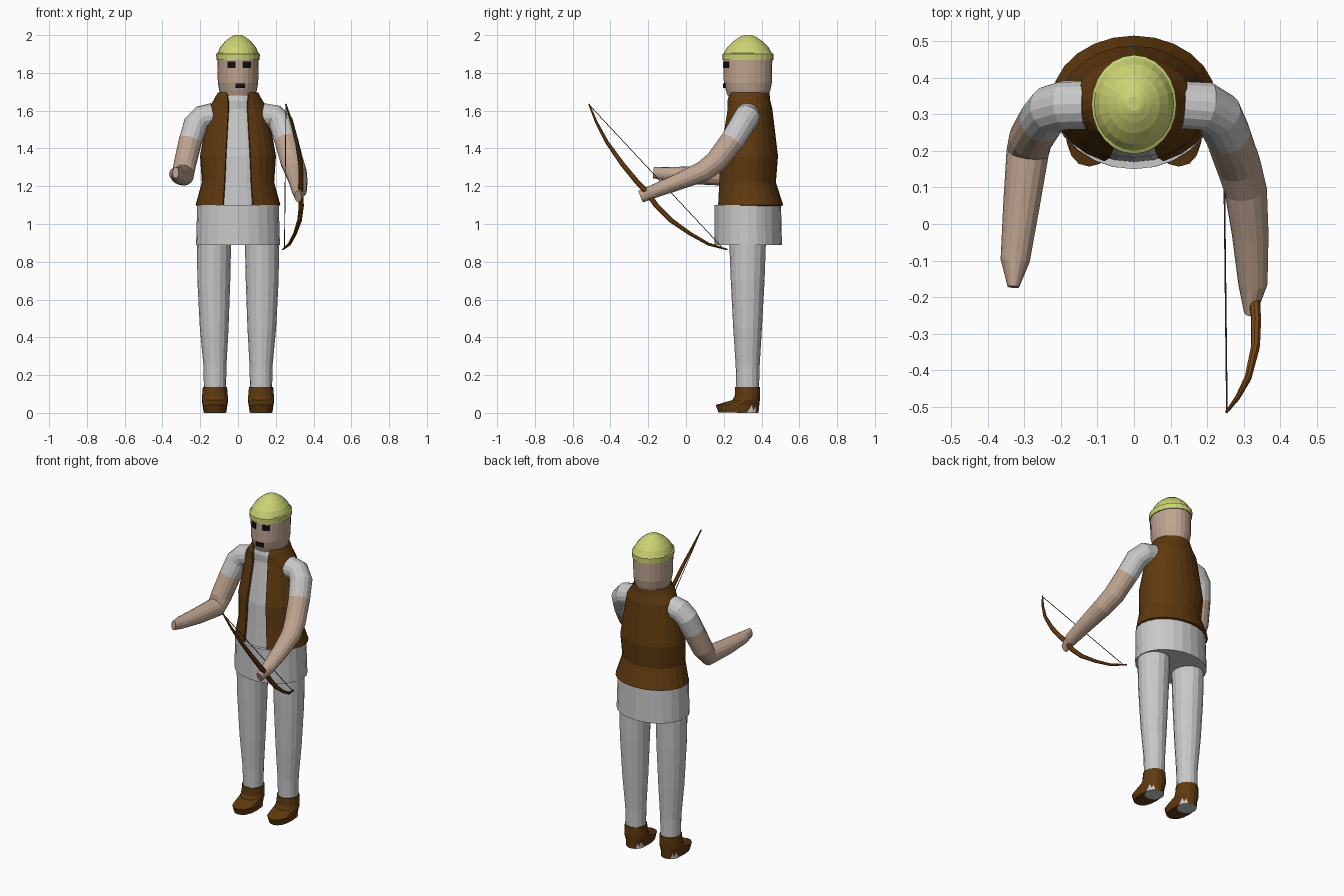
import bpy, bmesh, math
from mathutils import Vector


def material(name, rgb):
    m = bpy.data.materials.new(name)
    m.diffuse_color = (*rgb, 1)
    return m


BROWN = material("dark brown leather", (0.115, 0.042, 0.005))
CLOTH = material("light grey cloth", (0.58, 0.58, 0.58))
SKIN = material("skin", (0.52, 0.37, 0.28))
LIME = material("pale lime felt", (0.60, 0.65, 0.17))
WOOD = material("bow wood", (0.20, 0.065, 0.008))
STRING = material("dark string", (0.05, 0.05, 0.05))
BLACK = material("black", (0.005, 0.005, 0.005))


def loft(name, rings, mats, closed=True, thick=0, split=None):
    """Skin a list of point rings; segments from index split on use the second material."""
    bm = bmesh.new()
    vs = [[bm.verts.new(p) for p in r] for r in rings]
    n = len(vs[0])
    for i in range(len(vs) - 1):
        for j in range(n if closed else n - 1):
            k = (j + 1) % n
            f = bm.faces.new((vs[i][j], vs[i][k], vs[i + 1][k], vs[i + 1][j]))
            f.material_index = 1 if split is not None and i >= split else 0
    if closed:
        bm.faces.new(vs[0][::-1])
        top = bm.faces.new(vs[-1])
        top.material_index = 0 if split is None else 1
        bmesh.ops.recalc_face_normals(bm, faces=bm.faces)
    me = bpy.data.meshes.new(name)
    bm.to_mesh(me)
    bm.free()
    for m in mats:
        me.materials.append(m)
    ob = bpy.data.objects.new(name, me)
    bpy.context.collection.objects.link(ob)
    if thick:
        mod = ob.modifiers.new("thickness", 'SOLIDIFY')
        mod.thickness, mod.offset = thick, -1
    return ob


def ring(z, rx, y0, y1, n=24, cx=0, a0=0, a1=None, power=1):
    """Horizontal ellipse (or arc from a0 to a1), angle 0 faces the front."""
    cy, ry = (y0 + y1) / 2, (y1 - y0) / 2
    pts = []
    for j in range(n):
        a = a0 + (2 * math.pi * j / n if a1 is None else (a1 - a0) * j / (n - 1))
        s, c = math.sin(a), math.cos(a)
        s, c = (math.copysign(abs(v) ** power, v) for v in (s, c))
        pts.append((cx + rx * s, cy - ry * c, z))
    return pts


def tube(name, path, mats, n=16, split=None):
    """Tube along (x, y, z, half width, half height) points."""
    pts = [Vector(p[:3]) for p in path]
    rings, u = [], None
    for i, p in enumerate(pts):
        t = (pts[min(i + 1, len(pts) - 1)] - pts[max(i - 1, 0)]).normalized()
        u = t.cross(Vector((0, 0, 1))) if u is None else u - t * u.dot(t)
        u.normalize()
        v = u.cross(t)
        w, h = path[i][3:]
        rings.append([p + u * w * math.cos(2 * math.pi * j / n)
                      + v * h * math.sin(2 * math.pi * j / n) for j in range(n)])
    return loft(name, rings, mats, split=split)


# hat and head
loft("hat", [ring(*r) for r in [
    (1.868, .114, .192, .462), (1.90, .116, .192, .462), (1.904, .109, .200, .455),
    (1.935, .095, .218, .437), (1.965, .071, .248, .408), (1.985, .046, .277, .380),
    (1.997, .026, .301, .357), (2.0, .018, .310, .348)]], [LIME])
loft("head", [ring(*r) for r in [
    (1.68, .092, .220, .438), (1.71, .100, .210, .447), (1.75, .107, .200, .455),
    (1.88, .109, .198, .457)]], [SKIN])

# eyes and mouth as thin curved plates
for name, x, z, w, h in [("eye_left", -.034, 1.842, .040, .034),
                         ("eye_right", .048, 1.842, .040, .034),
                         ("mouth", .012, 1.731, .052, .024)]:
    a, b = math.asin((x - w / 2) / .11), math.asin((x + w / 2) / .11)
    loft(name, [ring(z + s * h / 2, .111, .196, .458, 6, 0, a, b) for s in (-1, 1)],
         [BLACK], closed=False, thick=.006)

# open vest over a shirt: z, half width, front y, back y, half gap
body = [(1.10, .225, .160, .515, .080), (1.22, .192, .166, .476, .072),
        (1.36, .201, .172, .487, .066), (1.61, .157, .214, .457, .052),
        (1.655, .130, .210, .446, .054), (1.695, .108, .220, .442, .060)]
vest = []
for z, rx, y0, y1, gap in body:
    g = math.asin(gap / rx)
    vest.append(ring(z, rx, y0, y1, 23, 0, g, 2 * math.pi - g))
loft("vest", vest, [BROWN], closed=False, thick=.022)
loft("shirt", [ring(z, rx - .014, y0 + .010, y1 - .014) for z, rx, y0, y1, _ in body], [CLOTH])
loft("tunic_skirt", [ring(.89, .222, .150, .508), ring(1.10, .216, .150, .503)], [CLOTH])

# legs and boots
for side, s in (("left", -1), ("right", 1)):
    loft("leg_" + side, [ring(z, r, y0, y1, 16, s * cx) for z, cx, r, y0, y1 in [
        (0, .122, .056, .270, .383), (.25, .122, .061, .263, .390),
        (.45, .126, .076, .250, .402), (.70, .128, .087, .237, .416),
        (.93, .127, .091, .228, .424)]], [CLOTH])
    loft("boot_" + side, [ring(z, r, y0, y1, 16, s * .122, power=p) for z, r, y0, y1, p in [
        (.002, .060, .172, .384, .85), (.042, .066, .157, .388, .85),
        (.068, .070, .246, .391, 1), (.09, .068, .258, .392, 1),
        (.138, .064, .260, .392, 1)]], [BROWN])

# arms, from hand to shoulder, sleeves in cloth
tube("arm_left", [
    (-.330, -.172, 1.272, .016, .030), (-.325, -.100, 1.265, .040, .036),
    (-.308, .050, 1.258, .050, .048), (-.291, .195, 1.258, .058, .058),
    (-.282, .235, 1.315, .060, .062), (-.252, .285, 1.44, .062, .065),
    (-.225, .315, 1.525, .066, .066), (-.190, .325, 1.562, .066, .068),
    (-.130, .325, 1.575, .066, .066)], [SKIN, CLOTH], split=5)
tube("arm_right", [
    (.318, -.240, 1.145, .018, .033), (.325, -.165, 1.175, .040, .036),
    (.318, -.030, 1.228, .050, .045), (.306, .090, 1.278, .058, .055),
    (.286, .160, 1.330, .062, .060), (.256, .245, 1.44, .063, .064),
    (.230, .300, 1.530, .066, .066), (.195, .322, 1.565, .066, .068),
    (.130, .325, 1.575, .066, .066)], [SKIN, CLOTH], split=5)

# bow and string
bow = [(.253, -.514, 1.635, .004), (.283, -.475, 1.54, .007), (.312, -.420, 1.435, .010),
       (.332, -.335, 1.315, .013), (.334, -.265, 1.230, .014), (.330, -.205, 1.165, .015),
       (.335, -.155, 1.095, .014), (.326, -.080, 1.020, .013), (.302, .020, .950, .010),
       (.272, .120, .893, .008), (.236, .218, .865, .004)]
tube("bow", [(*p, p[3]) for p in bow], [WOOD], n=8)
tube("bowstring", [(.254, -.510, 1.628, .0022, .0022), (.246, .195, .872, .0022, .0022)],
     [STRING], n=6)
